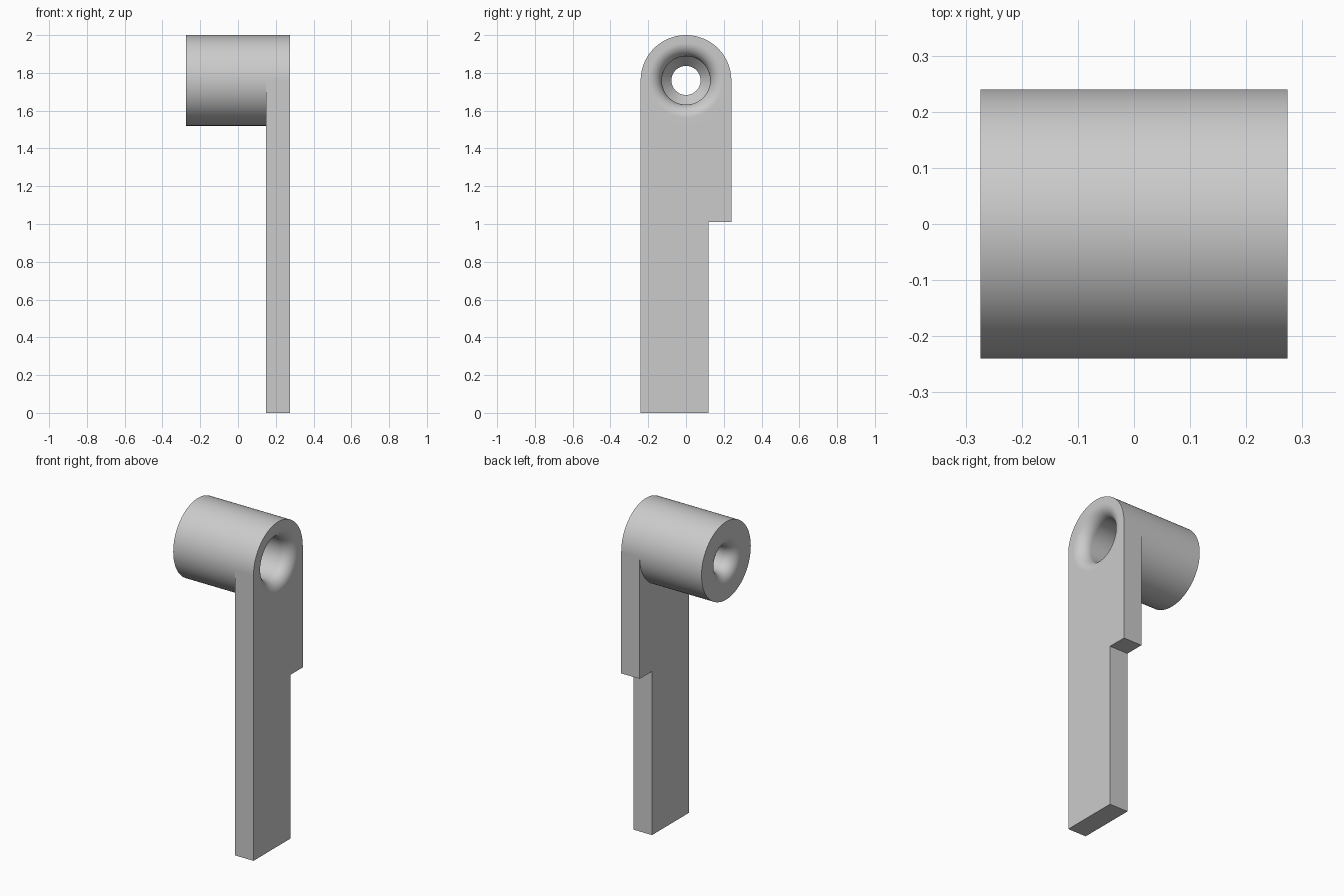
import bpy, bmesh
from math import sin, cos, pi

cube = bpy.data.objects.get("Cube")
if cube:
    bpy.data.objects.remove(cube, do_unlink=True)

N = 96                       # segments round the barrel
R, ZC = 0.24, 1.76           # barrel radius and axis height
X0, XP, X1 = -0.274, 0.148, 0.274   # barrel end, plate inner face, plate outer face

grey = bpy.data.materials.new("plain grey")
grey.use_nodes = True
grey.diffuse_color = (0.6, 0.6, 0.6, 1)
grey.node_tree.nodes["Principled BSDF"].inputs["Base Color"].default_value = (0.6, 0.6, 0.6, 1)


def fillet(throat, size, face_x, direction, steps=12):
    """Rounded mouth from the flat end face inward to the bore."""
    pts = []
    for i in range(steps + 1):
        a = pi / 2 * i / steps
        pts.append((face_x - direction * size * (1 - cos(a)),
                    throat + size * (1 - sin(a))))
    return pts


# Lathe profile as (x, radius): outer wall, wide mouth, stepped bore, narrow mouth
profile = [(X0, R), (XP, R), (X1, R)]
profile += fillet(0.128, 0.07, X1, 1)
profile += [(0.0, 0.128), (-0.06, 0.077)]
profile += fillet(0.077, 0.07, X0, -1)[::-1]

bm = bmesh.new()
rings = [[bm.verts.new((x, r * cos(2 * pi * i / N), ZC + r * sin(2 * pi * i / N)))
          for i in range(N)] for x, r in profile]

# Barrel skin, left open below where the plate grows out of it
for k, ring in enumerate(rings):
    nxt = rings[(k + 1) % len(rings)]
    for i in range(N):
        j = (i + 1) % N
        if k == 1 and i >= N // 2:
            continue
        bm.faces.new((ring[i], ring[j], nxt[j], nxt[i]))

# Plate with a notched back edge, sharing the lower barrel arc
outline = [(-R, 0), (0.12, 0), (0.12, 1.01), (R, 1.01)]
arc = [i % N for i in range(N, N // 2 - 1, -1)]
inner = [bm.verts.new((XP, y, z)) for y, z in outline]
outer = [bm.verts.new((X1, y, z)) for y, z in outline]
arc_in, arc_out = [rings[1][i] for i in arc], [rings[2][i] for i in arc]
bm.faces.new(inner + arc_in)
bm.faces.new(outer + arc_out)
side_in = [arc_in[-1]] + inner + [arc_in[0]]
side_out = [arc_out[-1]] + outer + [arc_out[0]]
for k in range(len(side_in) - 1):
    bm.faces.new((side_in[k], side_in[k + 1], side_out[k + 1], side_out[k]))

bmesh.ops.recalc_face_normals(bm, faces=bm.faces)
mesh = bpy.data.meshes.new("barrel_and_plate")
bm.to_mesh(mesh)
bm.free()
mesh.materials.append(grey)
bracket = bpy.data.objects.new("barrel_and_plate", mesh)
bpy.context.collection.objects.link(bracket)

# Smooth curves, crisp corners, flat faces kept flat
bpy.ops.object.select_all(action='DESELECT')
bracket.select_set(True)
bpy.context.view_layer.objects.active = bracket
bpy.ops.object.shade_smooth_by_angle(angle=pi / 6)
weighted = bracket.modifiers.new("flat_normals", 'WEIGHTED_NORMAL')
weighted.keep_sharp = True
